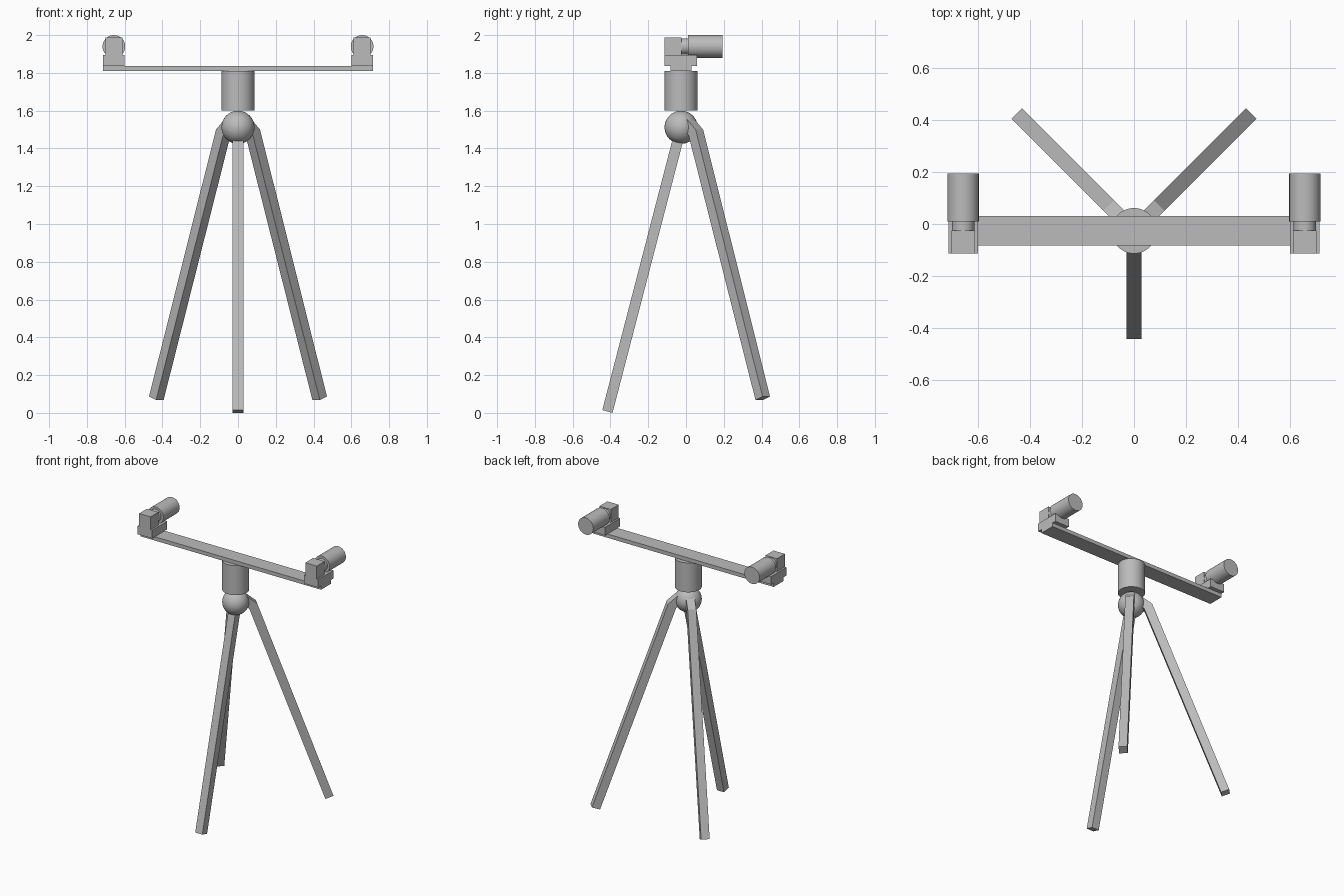
import bpy, bmesh, math
from mathutils import Vector, Matrix

cube = bpy.data.objects.get("Cube")
if cube:
    bpy.data.objects.remove(cube, do_unlink=True)

grey = bpy.data.materials.new("plain grey")
grey.use_nodes = True
colour = (0.5, 0.5, 0.5, 1)
grey.diffuse_color = colour
grey.node_tree.nodes["Principled BSDF"].inputs["Base Color"].default_value = colour

AXIS_Y = -0.026   # depth of the central column


def finish(name, bm, smooth=False):
    bmesh.ops.recalc_face_normals(bm, faces=bm.faces)
    mesh = bpy.data.meshes.new(name)
    bm.to_mesh(mesh)
    bm.free()
    mesh.materials.append(grey)
    ob = bpy.data.objects.new(name, mesh)
    bpy.context.collection.objects.link(ob)
    if smooth:
        bpy.ops.object.select_all(action='DESELECT')
        ob.select_set(True)
        bpy.context.view_layer.objects.active = ob
        bpy.ops.object.shade_smooth_by_angle(angle=math.radians(35))
    return ob


def box(name, low, high):
    low, high = Vector(low), Vector(high)
    bm = bmesh.new()
    bmesh.ops.create_cube(bm, size=1, matrix=Matrix.Translation((low + high) / 2)
                          @ Matrix.Diagonal((*(high - low), 1)))
    return finish(name, bm)


def cylinder(name, start, end, radius):
    start, end = Vector(start), Vector(end)
    turn = (end - start).to_track_quat('Z', 'Y').to_matrix().to_4x4()
    bm = bmesh.new()
    bmesh.ops.create_cone(bm, cap_ends=True, segments=48, radius1=radius, radius2=radius,
                          depth=(end - start).length,
                          matrix=Matrix.Translation((start + end) / 2) @ turn)
    return finish(name, bm, True)


def leg(name, profile, angle, half_width=0.028):
    """Extrude a (radius, height) profile sideways and turn it about the column."""
    bm = bmesh.new()
    face = bm.faces.new([bm.verts.new((r, -half_width, z)) for r, z in profile])
    side = bmesh.ops.extrude_face_region(bm, geom=[face])["geom"]
    bmesh.ops.translate(bm, vec=(0, 2 * half_width, 0),
                        verts=[g for g in side if isinstance(g, bmesh.types.BMVert)])
    bm.transform(Matrix.Translation((0, AXIS_Y, 0))
                 @ Matrix.Rotation(math.radians(angle), 4, 'Z'))
    return finish(name, bm)


# Legs: a straight one in front, two bent ones splayed behind
straight = [(0.417, 0.015), (0.363, 0.0), (-0.016, 1.46), (0.038, 1.475)]
bent = [(0.638, 0.087), (0.585, 0.068), (0.085, 1.467), (0.03, 1.515),
        (0.065, 1.56), (0.137, 1.5)]
leg("front_leg", straight, -90)
leg("back_left_leg", bent, 45)
leg("back_right_leg", bent, 135)

# Ball joint and column
ball = bmesh.new()
bmesh.ops.create_uvsphere(ball, u_segments=48, v_segments=24, radius=0.0875,
                          matrix=Matrix.Translation((0, AXIS_Y, 1.512)))
finish("ball_joint", ball, True)
cylinder("column", (0, AXIS_Y, 1.6), (0, AXIS_Y, 1.81), 0.0875)

# Crossbar
box("crossbar", (-0.714, AXIS_Y - 0.056, 1.81), (0.714, AXIS_Y + 0.056, 1.837))

# A sensor at each end of the bar: foot, body, neck and barrel
for side, x in (("left", 0.657), ("right", -0.657)):
    box(side + "_sensor_foot", (x - 0.057, -0.114, 1.837), (x + 0.057, 0.058, 1.895))
    box(side + "_sensor_body", (x - 0.045, -0.114, 1.895), (x + 0.045, -0.025, 1.988))
    cylinder(side + "_sensor_neck", (x, -0.025, 1.94), (x, 0.012, 1.94), 0.043)
    cylinder(side + "_sensor_barrel", (x, 0.01, 1.94), (x, 0.194, 1.94), 0.06)
